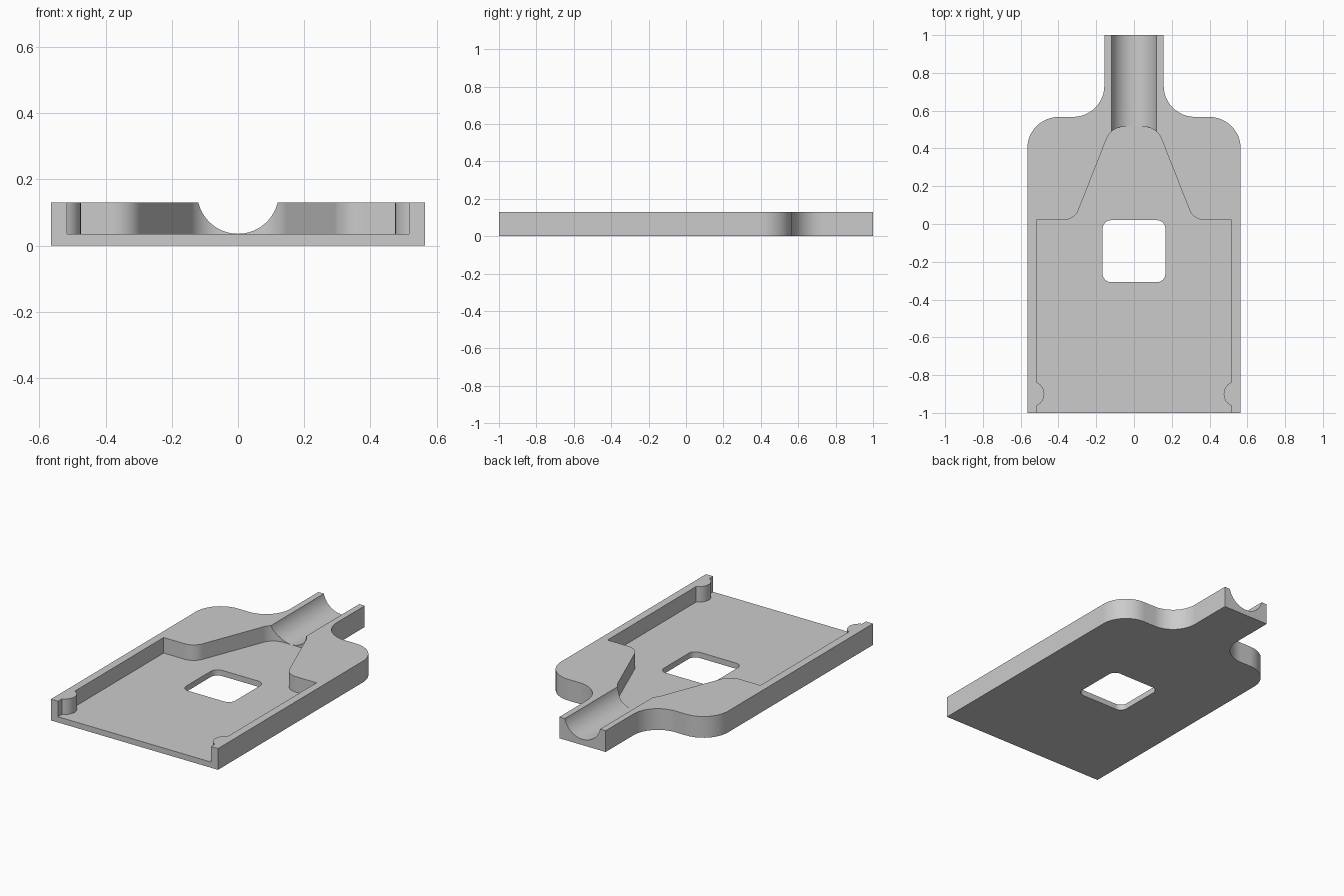
import bpy, bmesh, math
from mathutils import Vector, Matrix

if "Cube" in bpy.data.objects:
    bpy.data.objects.remove(bpy.data.objects["Cube"], do_unlink=True)

HEIGHT, FLOOR = 0.13, 0.035

grey = bpy.data.materials.new("plain_grey")
grey.use_nodes = True
colour = (0.6, 0.6, 0.6, 1)
grey.diffuse_color = colour
grey.node_tree.nodes["Principled BSDF"].inputs["Base Color"].default_value = colour


def rounded(corners, steps=12):
    """Turn (x, y, radius) corners into points, with a fillet where radius > 0."""
    points = []
    for i, (x, y, r) in enumerate(corners):
        p = Vector((x, y))
        if r == 0:
            points.append(p)
            continue
        a = (Vector(corners[i - 1][:2]) - p).normalized()
        b = (Vector(corners[(i + 1) % len(corners)][:2]) - p).normalized()
        half = a.angle(b) / 2
        centre = p + (a + b).normalized() * r / math.sin(half)
        start = p + a * r / math.tan(half) - centre
        end = p + b * r / math.tan(half) - centre
        sweep = start.angle_signed(end)
        for k in range(steps + 1):
            points.append(centre + Matrix.Rotation(-sweep * k / steps, 2) @ start)
    return points


def mirrored(half):
    """Complete a right-hand half profile across x = 0."""
    return half + [(-x, y, r) for x, y, r in reversed(half)]


def finish(name, bm):
    bmesh.ops.remove_doubles(bm, verts=bm.verts, dist=1e-5)
    bmesh.ops.recalc_face_normals(bm, faces=bm.faces)
    mesh = bpy.data.meshes.new(name)
    bm.to_mesh(mesh)
    bm.free()
    mesh.materials.append(grey)
    obj = bpy.data.objects.new(name, mesh)
    bpy.context.collection.objects.link(obj)
    return obj


def prism(name, points, low, high):
    bm = bmesh.new()
    face = bm.faces.new([bm.verts.new((p[0], p[1], low)) for p in points])
    top = bmesh.ops.extrude_face_region(bm, geom=[face])
    bmesh.ops.translate(bm, vec=(0, 0, high - low),
                        verts=[v for v in top["geom"] if isinstance(v, bmesh.types.BMVert)])
    return finish(name, bm)


def cylinder_along_y(name, radius, z, y0, y1):
    bm = bmesh.new()
    bmesh.ops.create_cone(bm, cap_ends=True, segments=96, radius1=radius, radius2=radius,
                          depth=y1 - y0,
                          matrix=Matrix.Translation((0, (y0 + y1) / 2, z))
                          @ Matrix.Rotation(math.pi / 2, 4, "X"))
    return finish(name, bm)


# Body: square shoulders flowing into a narrow neck
body = prism("tray_body", rounded(mirrored([
    (0.565, -1, 0), (0.565, 0.567, 0.167), (0.157, 0.567, 0.165), (0.157, 1, 0)])), 0, HEIGHT)

# Pocket: open at the front, funnel at the back, round catch bumps in the walls
bump_x, bump_y, bump_r, wall = 0.543, -0.9, 0.068, 0.517
spread = math.acos((bump_x - wall) / bump_r)
bump = []
for k in range(17):
    t = -spread + 2 * spread * k / 16
    bump.append((bump_x - bump_r * math.cos(t), bump_y + bump_r * math.sin(t), 0))
pocket = prism("pocket_cutter", rounded(mirrored(
    [(wall, -1.1, 0)] + bump
    + [(wall, 0.02, 0), (0.315, 0.02, 0.09), (0.12, 0.515, 0.1)])), FLOOR, 0.3)

# Window through the floor
window = prism("window_cutter", rounded(mirrored(
    [(0.166, -0.308, 0.045), (0.166, 0.02, 0.045)])), -0.1, 0.2)

# Round channel along the neck
channel = cylinder_along_y("channel_cutter", 0.123, FLOOR + 0.1235, 0.45, 1.1)

for cutter in (pocket, window, channel):
    cutter.hide_render = True
    cut = body.modifiers.new(cutter.name, "BOOLEAN")
    cut.operation = "DIFFERENCE"
    cut.solver = "EXACT"
    cut.object = cutter

# Bake the cuts, drop the cutters and shade
bpy.ops.object.select_all(action="DESELECT")
bpy.context.view_layer.objects.active = body
body.select_set(True)
for cutter in (pocket, window, channel):
    bpy.ops.object.modifier_apply(modifier=cutter.name)
    bpy.data.objects.remove(cutter, do_unlink=True)
bpy.ops.object.shade_smooth_by_angle(angle=math.radians(25))
weighted = body.modifiers.new("clean_shading", "WEIGHTED_NORMAL")
weighted.keep_sharp = True
